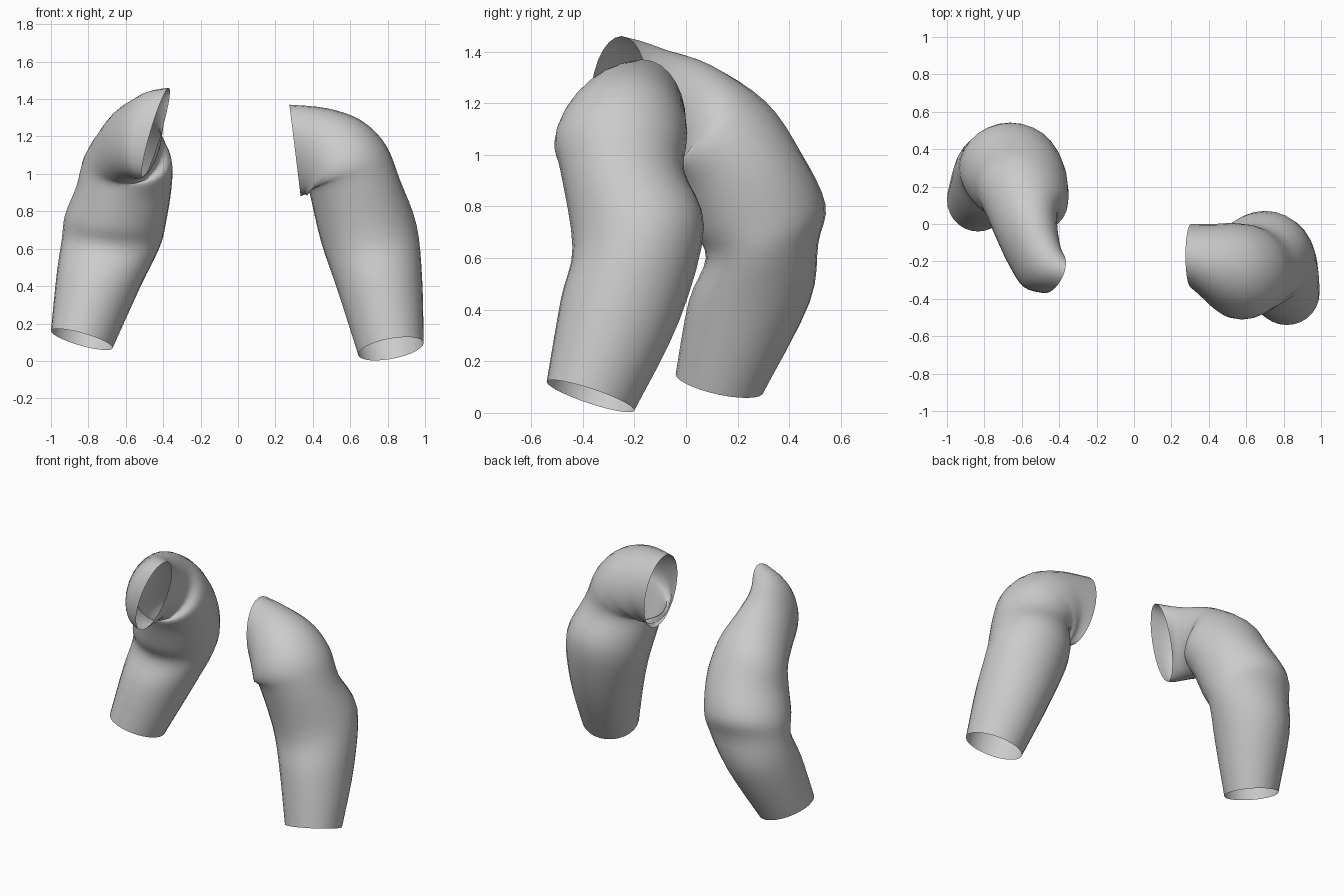
import bpy, bmesh, math
from mathutils import Vector

if "Cube" in bpy.data.objects:
    bpy.data.objects.remove(bpy.data.objects["Cube"])

SEG, STEPS = 28, 4

cloth = bpy.data.materials.new("light_grey_cloth")
cloth.diffuse_color = (0.6, 0.6, 0.6, 1)
cloth.use_nodes = True
cloth.node_tree.nodes["Principled BSDF"].inputs["Base Color"].default_value = cloth.diffuse_color


def spline(p0, p1, p2, p3, t):
    """Smooth interpolation between p1 and p2."""
    return 0.5 * (2 * p1 + (p2 - p0) * t + (2 * p0 - 5 * p1 + 4 * p2 - p3) * t * t
                  + (3 * p1 - p0 - 3 * p2 + p3) * t ** 3)


def sleeve(name, rings):
    """Open cloth tube through elliptical rings given as centre, side axis, depth axis."""
    rings = [tuple(Vector(v) for v in r) for r in rings]
    n = len(rings)
    path = []
    for i in range(n - 1):
        ids = [max(i - 1, 0), i, i + 1, min(i + 2, n - 1)]
        for s in range(STEPS):
            path.append([spline(*(rings[k][j] for k in ids), s / STEPS) for j in range(3)])
    path.append(rings[-1])
    bm = bmesh.new()
    loops = []
    for c, a, b in path:
        angles = [2 * math.pi * k / SEG for k in range(SEG)]
        loops.append([bm.verts.new(c + a * math.cos(t) + b * math.sin(t)) for t in angles])
    for low, high in zip(loops, loops[1:]):
        for k in range(SEG):
            m = (k + 1) % SEG
            bm.faces.new((low[k], low[m], high[m], high[k]))
    mesh = bpy.data.meshes.new(name)
    bm.to_mesh(mesh)
    bm.free()
    mesh.materials.append(cloth)
    ob = bpy.data.objects.new(name, mesh)
    bpy.context.collection.objects.link(ob)
    for o in bpy.context.selected_objects:
        o.select_set(False)
    bpy.context.view_layer.objects.active = ob
    ob.select_set(True)
    bpy.ops.object.shade_smooth_by_angle(angle=math.radians(50))


# Sleeve hanging down with a slight elbow bend, from cuff to shoulder opening
sleeve("lowered_sleeve", [
    ((.817, -.37, .065), (.175, 0, .03), (0, .17, -.055)),
    ((.76, -.255, .40), (.225, 0, .03), (0, .23, -.04)),
    ((.70, -.185, .68), (.255, 0, .045), (0, .255, .04)),
    ((.625, -.245, .93), (.24, 0, .04), (0, .24, 0)),
    ((.585, -.255, 1.03), (.205, 0, .125), (0, .255, 0)),
    ((.515, -.245, 1.085), (.145, 0, .20), (0, .25, 0)),
    ((.42, -.22, 1.12), (.06, 0, .23), (0, .22, 0)),
    ((.305, -.17, 1.125), (-.03, 0, .245), (0, .17, 0)),
])

# Sleeve swung backward, bent at the elbow and reaching forward to its opening
sleeve("swung_sleeve", [
    ((-.835, .13, .115), (.165, 0, -.045), (0, .17, -.035)),
    ((-.745, .245, .43), (.225, 0, -.03), (0, .235, 0)),
    ((-.68, .295, .63), (.262, 0, -.02), (0, .218, .03)),
    ((-.655, .285, .76), (.27, 0, -.02), (0, .255, .05)),
    ((-.61, .215, .93), (.255, 0, 0), (0, .23, .08)),
    ((-.59, .13, 1.07), (.235, -.02, 0), (0, .18, .135)),
    ((-.575, .01, 1.15), (.17, .06, 0), (0, .08, .20)),
    ((-.54, -.12, 1.19), (.13, .09, 0), (.02, .03, .22)),
    ((-.495, -.215, 1.21), (.09, .12, 0), (.035, .02, .235)),
    ((-.44, -.26, 1.22), (.03, .11, 0), (.07, .01, .24)),
])
